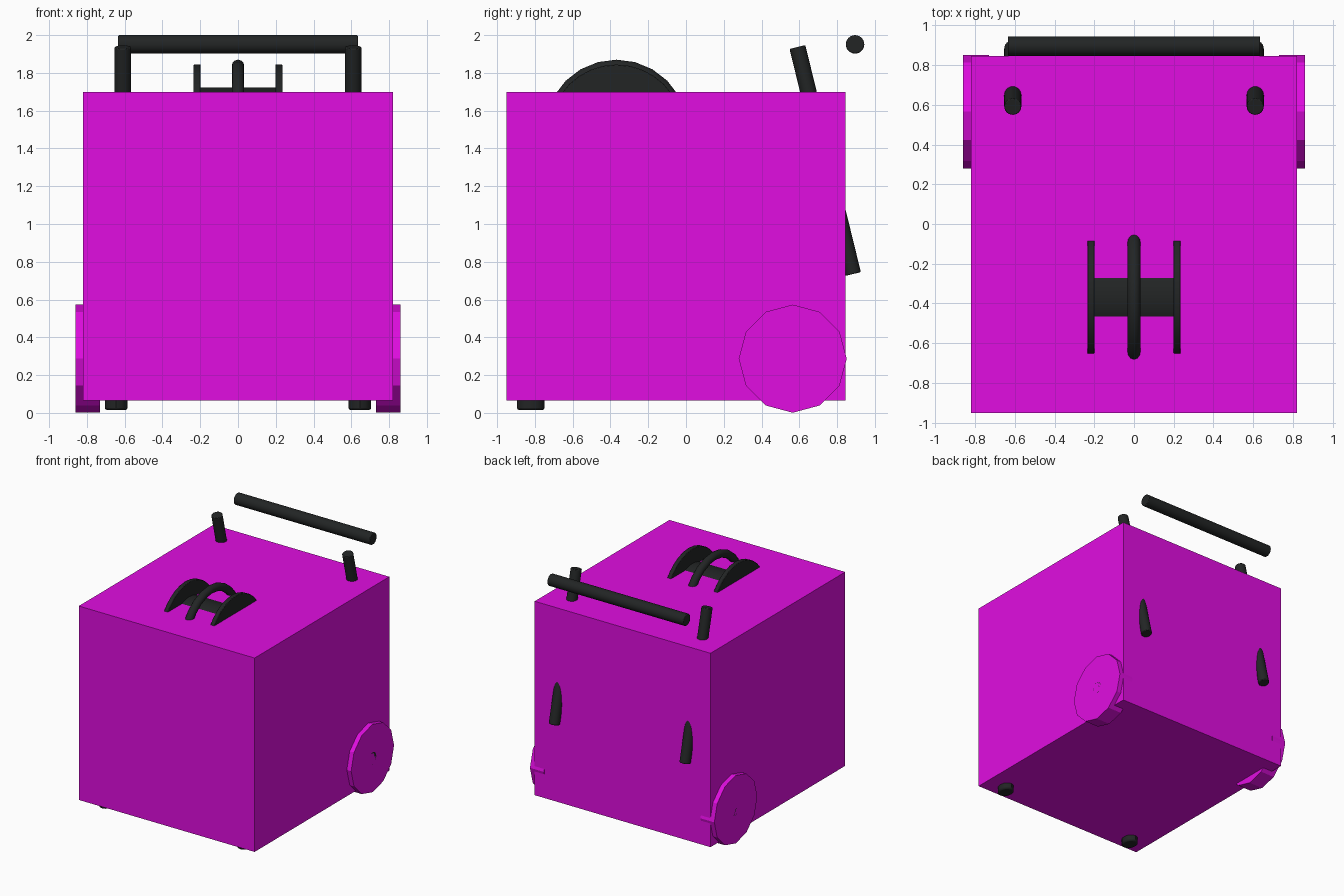
import bpy
from math import pi, atan2
from mathutils import Vector

if "Cube" in bpy.data.objects:
    bpy.data.objects.remove(bpy.data.objects["Cube"])

def material(name, col):
    m = bpy.data.materials.new(name)
    m.diffuse_color = (*col, 1)
    m.use_nodes = True
    m.node_tree.nodes["Principled BSDF"].inputs["Base Color"].default_value = m.diffuse_color
    return m

MAGENTA = material("magenta", (0.75, 0.004, 0.75))
DARK = material("dark", (0.016, 0.018, 0.018))

def finish(name, mat, smooth=True, bevel=0):
    o = bpy.context.object
    o.name = name
    o.data.materials.append(mat)
    bpy.ops.object.transform_apply(location=False, rotation=True, scale=True)
    if bevel:
        b = o.modifiers.new("bevel", 'BEVEL')
        b.width, b.segments = bevel, 2
        b.limit_method = 'ANGLE'
        b.angle_limit = 1.0
    if smooth:
        bpy.ops.object.shade_smooth_by_angle(angle=0.6)
    return o

def rod(name, a, b, r, sides, mat, smooth=True, bevel=0, spin=0):
    """Cylinder running from point a to point b."""
    a, b = Vector(a), Vector(b)
    d = b - a
    bpy.ops.mesh.primitive_cylinder_add(vertices=sides, radius=r, depth=d.length)
    o = bpy.context.object
    o.location = (a + b) / 2
    o.rotation_euler = d.to_track_quat('Z', 'Y').to_euler()
    return finish(name, mat, smooth, bevel)

# Body block
bpy.ops.mesh.primitive_cube_add(size=1, location=(0, -0.0525, 0.8825))
bpy.context.object.scale = (1.64, 1.795, 1.635)
finish("body", MAGENTA, smooth=False)

# Push handle: grip bar and two slanted posts
rod("handle_grip", (-0.635, 0.895, 1.951), (0.635, 0.895, 1.951), 0.049, 24, DARK, bevel=0.006)
for s, side in ((-1, "left"), (1, "right")):
    rod("handle_post_" + side, (s * 0.61, 0.884, 0.735), (s * 0.61, 0.59, 1.937), 0.043, 24, DARK, bevel=0.005)
    # Twelve-sided rear wheels
    rod("wheel_" + side, (s * 0.73, 0.565, 0.287), (s * 0.86, 0.565, 0.287), 0.286, 12, MAGENTA, smooth=False)
    # Front feet
    bpy.ops.mesh.primitive_cylinder_add(vertices=12, radius=1, depth=0.12, location=(s * 0.645, -0.822, 0.075))
    bpy.context.object.scale = (0.06, 0.073, 1)
    finish("front_foot_" + side, DARK, bevel=0.012)
    # Reel cheeks
    rod("reel_cheek_" + side, (s * 0.198, -0.368, 1.49), (s * 0.235, -0.368, 1.49), 0.354, 32, DARK, bevel=0.004)

# Wheel axle, flush with the wheel faces
rod("wheel_axle", (-0.86, 0.565, 0.287), (0.86, 0.565, 0.287), 0.05, 16, DARK)

# Reel drum and the ring around its middle
rod("reel_drum", (-0.2, -0.368, 1.49), (0.2, -0.368, 1.49), 0.232, 32, DARK)
bpy.ops.mesh.primitive_torus_add(location=(0, -0.368, 1.49), rotation=(0, pi / 2, 0), major_radius=0.347,
                                 minor_radius=0.033, major_segments=24, minor_segments=12)
finish("reel_ring", DARK)
